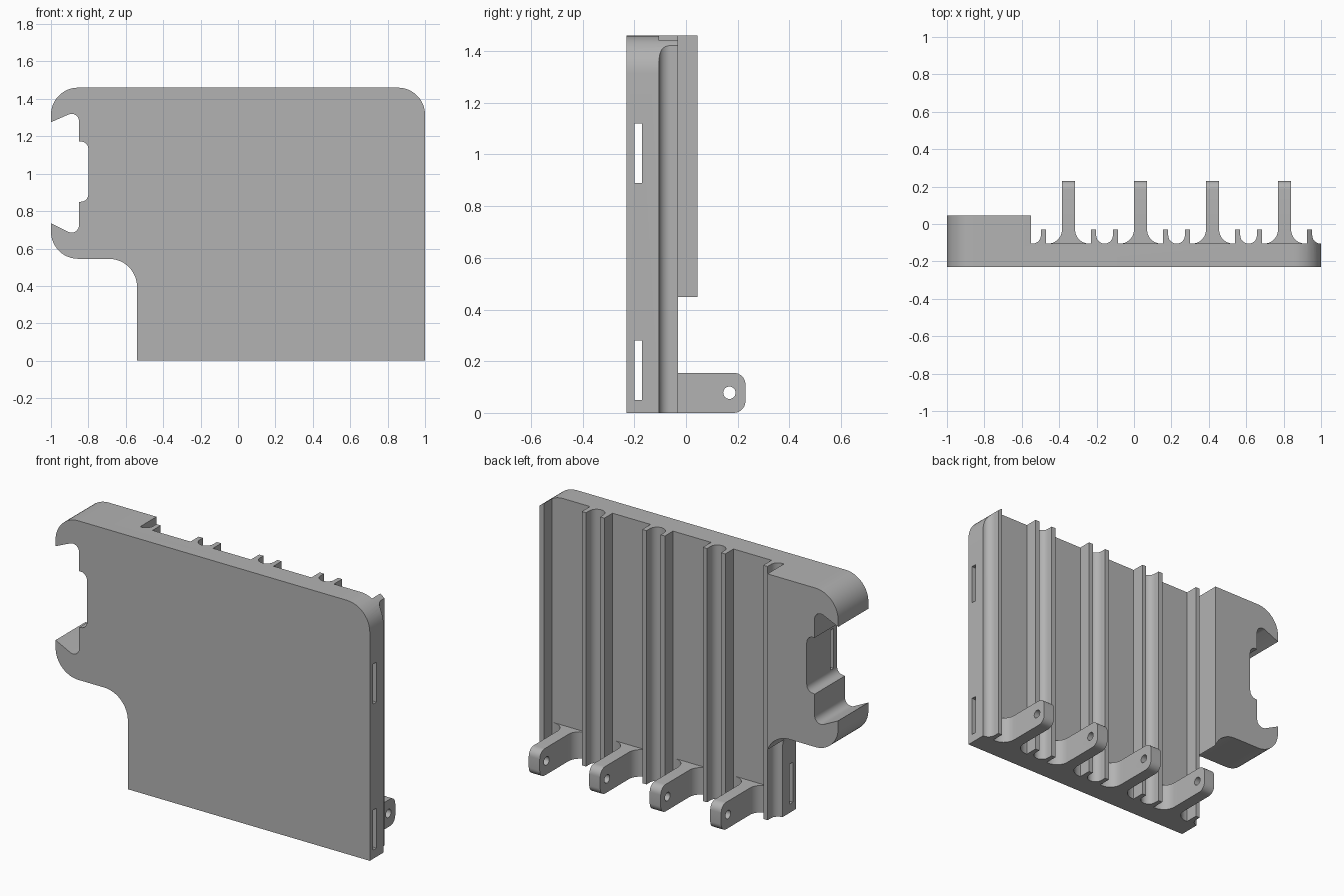
import bpy, bmesh
from math import sin, cos, radians
from mathutils import Vector

cube = bpy.data.objects.get("Cube")
if cube:
    bpy.data.objects.remove(cube)

grey = bpy.data.materials.new("light grey")
grey.use_nodes = True
colour = (0.45, 0.45, 0.45, 1)
grey.diffuse_color = colour
grey.node_tree.nodes["Principled BSDF"].inputs["Base Color"].default_value = colour


def arc(cx, cy, r, start, end, steps=12):
    angles = [radians(start + (end - start) * i / steps) for i in range(steps + 1)]
    return [(cx + r * cos(a), cy + r * sin(a)) for a in angles]


def prism(name, points, axis, low, high):
    """Extrude a 2D outline along x, y or z."""
    place = {"x": lambda u, v: (low, u, v),
             "y": lambda u, v: (u, low, v),
             "z": lambda u, v: (u, v, low)}[axis]
    bm = bmesh.new()
    face = bm.faces.new([bm.verts.new(place(*p)) for p in points])
    new = bmesh.ops.extrude_face_region(bm, geom=[face])["geom"]
    shift = Vector([(high - low) * (axis == a) for a in "xyz"])
    bmesh.ops.translate(bm, vec=shift, verts=[v for v in new if isinstance(v, bmesh.types.BMVert)])
    bmesh.ops.remove_doubles(bm, verts=bm.verts, dist=1e-5)
    bmesh.ops.recalc_face_normals(bm, faces=bm.faces)
    mesh = bpy.data.meshes.new(name)
    bm.to_mesh(mesh)
    bm.free()
    mesh.materials.append(grey)
    ob = bpy.data.objects.new(name, mesh)
    bpy.context.collection.objects.link(ob)
    return ob


def select(ob):
    bpy.ops.object.select_all(action="DESELECT")
    ob.select_set(True)
    bpy.context.view_layer.objects.active = ob


def boolean(ob, cutter, operation):
    mod = ob.modifiers.new(operation, "BOOLEAN")
    mod.operation, mod.object, mod.solver = operation, cutter, "EXACT"
    select(ob)
    bpy.ops.object.modifier_apply(modifier=mod.name)
    bpy.data.objects.remove(cutter)


def smooth(ob):
    select(ob)
    bpy.ops.object.shade_smooth_by_angle(angle=radians(30))


FRONT, FLOOR, RIB_TOP, BLOCK_BACK = -0.23, -0.105, -0.03, 0.045
TABS = [-0.35 + 0.385 * i for i in range(4)]
RIB_IN, RIB_OUT, GROOVE = 0.121, 0.148, 0.0445

# Front outline, including the notch in the right edge
outline = [(-0.54, 0), (1, 0)]
outline += arc(0.855, 1.315, 0.145, 0, 90)
outline += arc(-0.855, 1.315, 0.145, 90, 180)
outline += [(-1, 1.275)]
outline += arc(-0.89, 1.28, 0.04, 115, 0, 8)
outline += [(-0.85, 1.172)]
outline += arc(-0.84, 1.132, 0.04, 90, 0, 8)
outline += arc(-0.84, 0.89, 0.04, 0, -90, 8)
outline += [(-0.85, 0.848)]
outline += arc(-0.89, 0.725, 0.04, 0, -115, 8)
outline += [(-1, 0.735)]
outline += arc(-0.855, 0.69, 0.145, 180, 270)
outline += arc(-0.69, 0.395, 0.15, 90, 0)

# Plan profile: thick block, then ribs with round grooves between them
plan = [(-1.1, FRONT), (-1.1, BLOCK_BACK), (-0.55, BLOCK_BACK), (-0.55, FLOOR)]
for x in TABS:
    left, right = x - RIB_OUT, x + RIB_OUT
    plan += arc(left - GROOVE, FLOOR + GROOVE, GROOVE, -90, 0)
    plan += [(left, RIB_TOP), (x - RIB_IN, RIB_TOP), (x - RIB_IN, FLOOR),
             (x + RIB_IN, FLOOR), (x + RIB_IN, RIB_TOP), (right, RIB_TOP)]
    plan += arc(right + GROOVE, FLOOR + GROOVE, GROOVE, 180, 270)
plan += [(1.1, FLOOR), (1.1, FRONT)]

body = prism("ribbed_plate", plan, "z", -0.1, 1.6)
boolean(body, prism("outline_cutter", outline, "y", -0.4, 0.4), "INTERSECT")

# Strap slots running through the whole plate
for low, high in ((0.05, 0.28), (0.89, 1.12)):
    slot = [(-0.2, low), (-0.17, low), (-0.17, high), (-0.2, high)]
    boolean(body, prism("slot_cutter", slot, "x", -1.2, 1.2), "DIFFERENCE")
smooth(body)

# Hinge tabs with flared roots, rounded ends and a pin hole
TAB_HALF, FLARE, TAB_TOP = 0.035, 0.075, 0.155
side = [(-0.12, 0)] + arc(0.185, 0.045, 0.045, -90, 0, 8)
side += arc(0.185, TAB_TOP - 0.045, 0.045, 0, 90, 8) + [(-0.12, TAB_TOP)]
for i, x in enumerate(TABS):
    shape = [(x - TAB_HALF - FLARE, -0.12)]
    shape += arc(x - TAB_HALF - FLARE, FLOOR + FLARE, FLARE, -90, 0)
    shape += [(x - TAB_HALF, 0.3), (x + TAB_HALF, 0.3)]
    shape += arc(x + TAB_HALF + FLARE, FLOOR + FLARE, FLARE, 180, 270)
    shape += [(x + TAB_HALF + FLARE, -0.12)]
    tab = prism(f"hinge_tab_{i + 1}", shape, "z", -0.1, 0.3)
    boolean(tab, prism("side_cutter", side, "x", x - 0.3, x + 0.3), "INTERSECT")
    hole = arc(0.168, 0.078, 0.024, 0, 345, 23)
    boolean(tab, prism("hole_cutter", hole, "x", x - 0.3, x + 0.3), "DIFFERENCE")
    smooth(tab)
